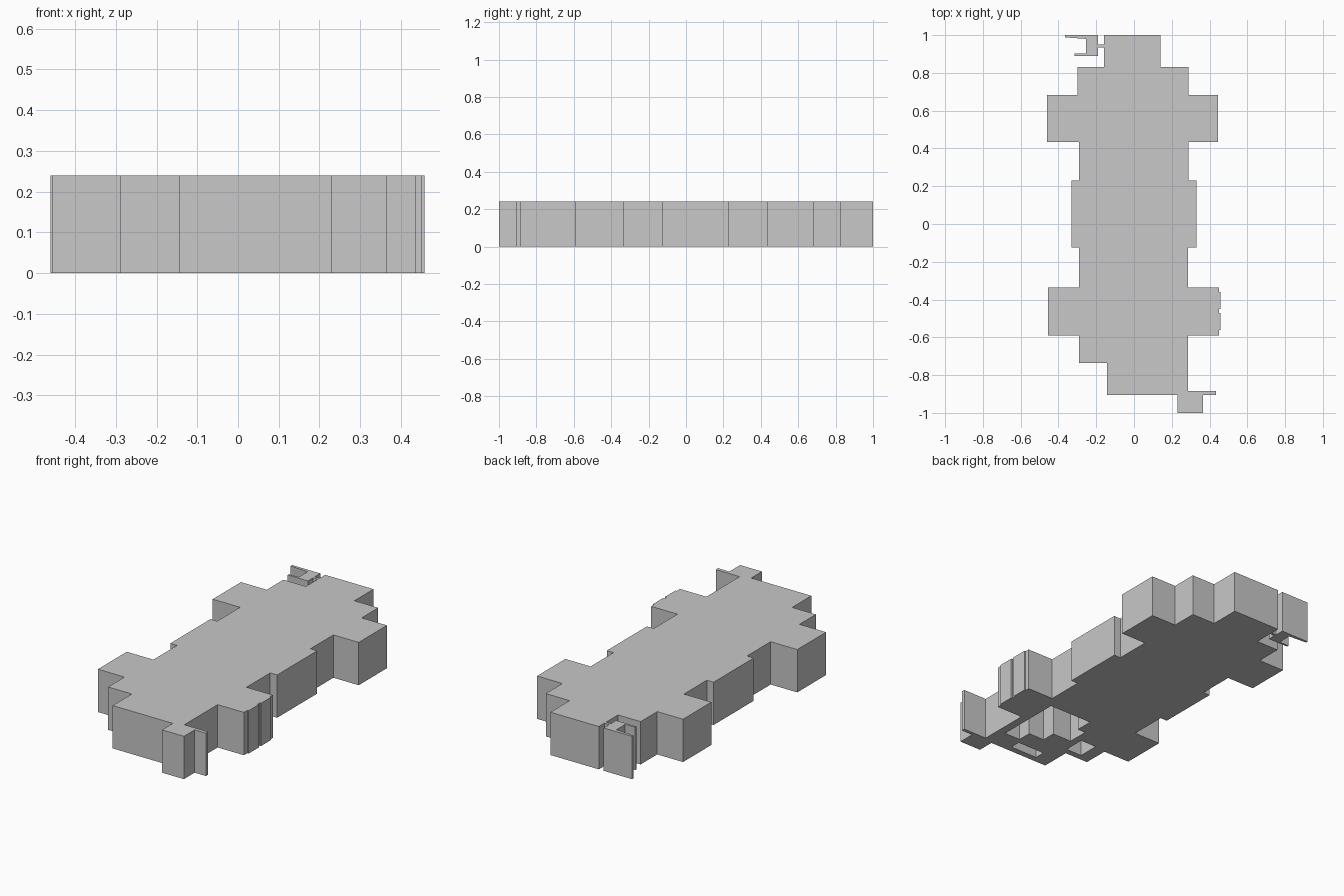
import bpy
import bmesh

cube = bpy.data.objects.get("Cube")
if cube:
    bpy.data.objects.remove(cube, do_unlink=True)

HEIGHT = 0.24

grey = bpy.data.materials.new("plain grey")
grey.use_nodes = True
grey.diffuse_color = (0.58, 0.58, 0.58, 1)
shader = grey.node_tree.nodes["Principled BSDF"]
shader.inputs["Base Color"].default_value = grey.diffuse_color
shader.inputs["Roughness"].default_value = 0.8


def prism(name, outline, bottom=0.0, top=HEIGHT):
    """Extrude a flat outline straight up into a solid."""
    bm = bmesh.new()
    base = bm.faces.new([bm.verts.new((x, y, bottom)) for x, y in outline])
    extruded = bmesh.ops.extrude_face_region(bm, geom=[base])["geom"]
    for item in extruded:
        if isinstance(item, bmesh.types.BMVert):
            item.co.z = top
    bmesh.ops.recalc_face_normals(bm, faces=bm.faces)
    mesh = bpy.data.meshes.new(name)
    bm.to_mesh(mesh)
    bm.free()
    mesh.materials.append(grey)
    obj = bpy.data.objects.new(name, mesh)
    bpy.context.collection.objects.link(obj)
    return obj


def stepped_outline(bands, end):
    """Trace a stepped plan from bands of (back edge, left x, right x)."""
    left, right = [], []
    fronts = [band[0] for band in bands[1:]] + [end]
    for (back, x_min, x_max), front in zip(bands, fronts):
        right += [(x_max, back), (x_max, front)]
        left += [(x_min, back), (x_min, front)]
    points = right + left[::-1]
    # Drop repeated corners and points along a straight edge
    clean = []
    for i, p in enumerate(points):
        before, after = points[i - 1], points[(i + 1) % len(points)]
        straight = before[0] == p[0] == after[0] or before[1] == p[1] == after[1]
        if p != before and not straight:
            clean.append(p)
    return clean


def block(name, x_min, x_max, y_min, y_max):
    return prism(name, [(x_min, y_min), (x_max, y_min), (x_max, y_max), (x_min, y_max)])


# Main building: stepped plan with paired wings
body = prism("building_body", stepped_outline([
    (1.0, -0.16, 0.14),
    (0.83, -0.30, 0.288),
    (0.683, -0.46, 0.445),
    (0.433, -0.29, 0.288),
    (0.23, -0.332, 0.33),
    (-0.125, -0.29, 0.287),
    (-0.335, -0.455, 0.45),
    (-0.59, -0.29, 0.287),
    (-0.735, -0.143, 0.287),
    (-0.905, 0.23, 0.365),
], -1.0))

# Courtyard recesses open to the underside
courtyards = [
    [(0.24, -0.40), (-0.03, -0.40), (-0.03, -0.50), (-0.08, -0.50), (-0.08, -0.62),
     (0.04, -0.62), (0.04, -0.70), (0.14, -0.70), (0.14, -0.78), (0.24, -0.78)],
    [(0.12, -0.81), (-0.05, -0.81), (-0.05, -0.87), (0.12, -0.87)],
    [(-0.12, -0.58), (-0.22, -0.58), (-0.22, -0.70), (-0.12, -0.70)],
]
for outline in courtyards:
    cutter = prism("courtyard_cutter", outline, -0.05, HEIGHT - 0.004)
    cutter.hide_render = True
    cut = body.modifiers.new("courtyard", "BOOLEAN")
    cut.operation = "DIFFERENCE"
    cut.solver = "EXACT"
    cut.object = cutter
    bpy.context.view_layer.objects.active = body
    bpy.ops.object.modifier_apply(modifier=cut.name)
    bpy.data.objects.remove(cutter, do_unlink=True)

# Shallow bays on the front right wing, and the thin wall beside the porch
block("wing_bay_back", 0.44, 0.458, -0.45, -0.36)
block("wing_bay_front", 0.44, 0.458, -0.56, -0.47)
block("porch_wall", 0.28, 0.435, -0.905, -0.885)

# Small annex behind the back corner, with two thin walls and a link
block("annex_link", -0.19, -0.16, 0.935, 0.95)
prism("annex", [
    (-0.19, 0.89), (-0.19, 1.0), (-0.365, 1.0), (-0.365, 0.988), (-0.255, 0.98),
    (-0.255, 0.902), (-0.315, 0.902), (-0.315, 0.89),
])
